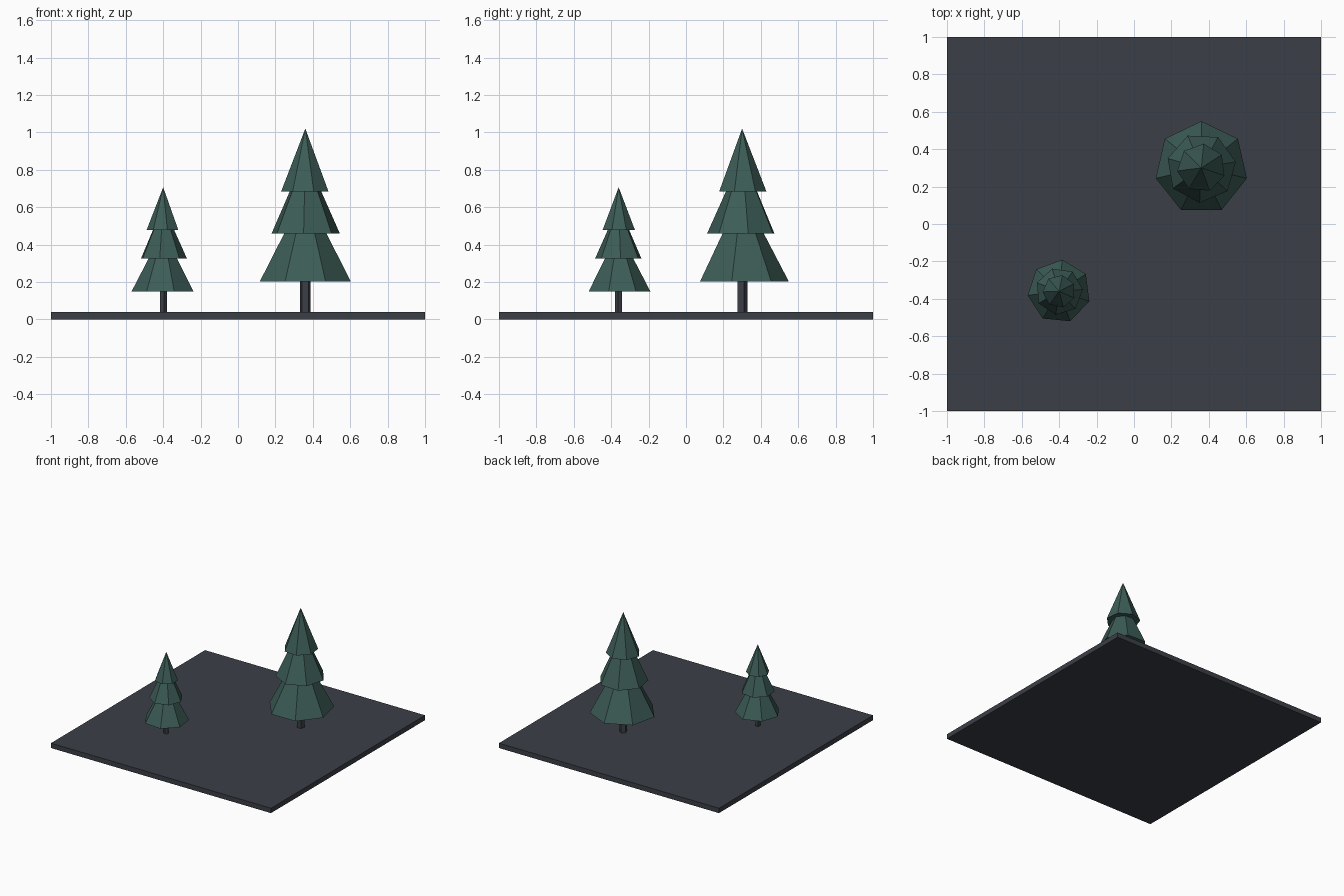
import bpy, bmesh, math
from mathutils import Matrix

if "Cube" in bpy.data.objects:
    bpy.data.objects.remove(bpy.data.objects["Cube"])


def material(name, rgb):
    m = bpy.data.materials.new(name)
    m.diffuse_color = (*rgb, 1.0)
    m.use_nodes = True
    m.node_tree.nodes["Principled BSDF"].inputs["Base Color"].default_value = m.diffuse_color
    return m


SLATE = material("dark slate", (0.043, 0.049, 0.061))
PINE = material("pine green", (0.046, 0.108, 0.094))


def add_object(name, bm, mat):
    bmesh.ops.recalc_face_normals(bm, faces=bm.faces)
    mesh = bpy.data.meshes.new(name)
    bm.to_mesh(mesh)
    bm.free()
    mesh.materials.append(mat)
    obj = bpy.data.objects.new(name, mesh)
    bpy.context.collection.objects.link(obj)
    return obj


def frustum(name, mat, x, y, z0, z1, r0, r1, sides, angle):
    """Closed flat-faced frustum; r1 = 0 gives a pointed cone."""
    bm = bmesh.new()

    def ring(r, z):
        return [bm.verts.new((x + r * math.cos(angle + i * math.tau / sides),
                              y + r * math.sin(angle + i * math.tau / sides), z))
                for i in range(sides)]

    low = ring(r0, z0)
    bm.faces.new(low[::-1])
    if r1 > 0:
        top = ring(r1, z1)
        bm.faces.new(top)
    else:
        apex = bm.verts.new((x, y, z1))
    for i in range(sides):
        j = (i + 1) % sides
        if r1 > 0:
            bm.faces.new((low[i], low[j], top[j], top[i]))
        else:
            bm.faces.new((low[i], low[j], apex))
    return add_object(name, bm, mat)


GROUND_TOP = 0.04

# Square ground slab
bm = bmesh.new()
bmesh.ops.create_cube(bm, size=1.0, matrix=Matrix.Translation((0, 0, GROUND_TOP / 2))
                      @ Matrix.Diagonal((2, 2, GROUND_TOP, 1)))
add_object("ground_slab", bm, SLATE)

# Foliage tiers: bottom height, top height, bottom radius, top radius
TIERS = [(0.162, 0.44, 0.25, 0.105),
         (0.42, 0.67, 0.187, 0.075),
         (0.645, 0.98, 0.13, 0.0)]


def tree(name, x, y, s, yaw):
    # Trunk
    frustum(name + "_trunk", SLATE, x, y, GROUND_TOP, GROUND_TOP + 0.2 * s,
            0.029 * s, 0.029 * s, 5, math.pi / 2 + yaw)
    # Each tier is twisted a little from the one below
    for i, (z0, z1, r0, r1) in enumerate(TIERS):
        frustum(f"{name}_foliage_{i + 1}", PINE, x, y, GROUND_TOP + z0 * s,
                GROUND_TOP + z1 * s, r0 * s, r1 * s, 7,
                math.pi / 2 + yaw + 0.4 * i)


tree("large_tree", 0.36, 0.30, 1.0, 0.0)
tree("small_tree", -0.40, -0.36, 0.68, 0.8)
